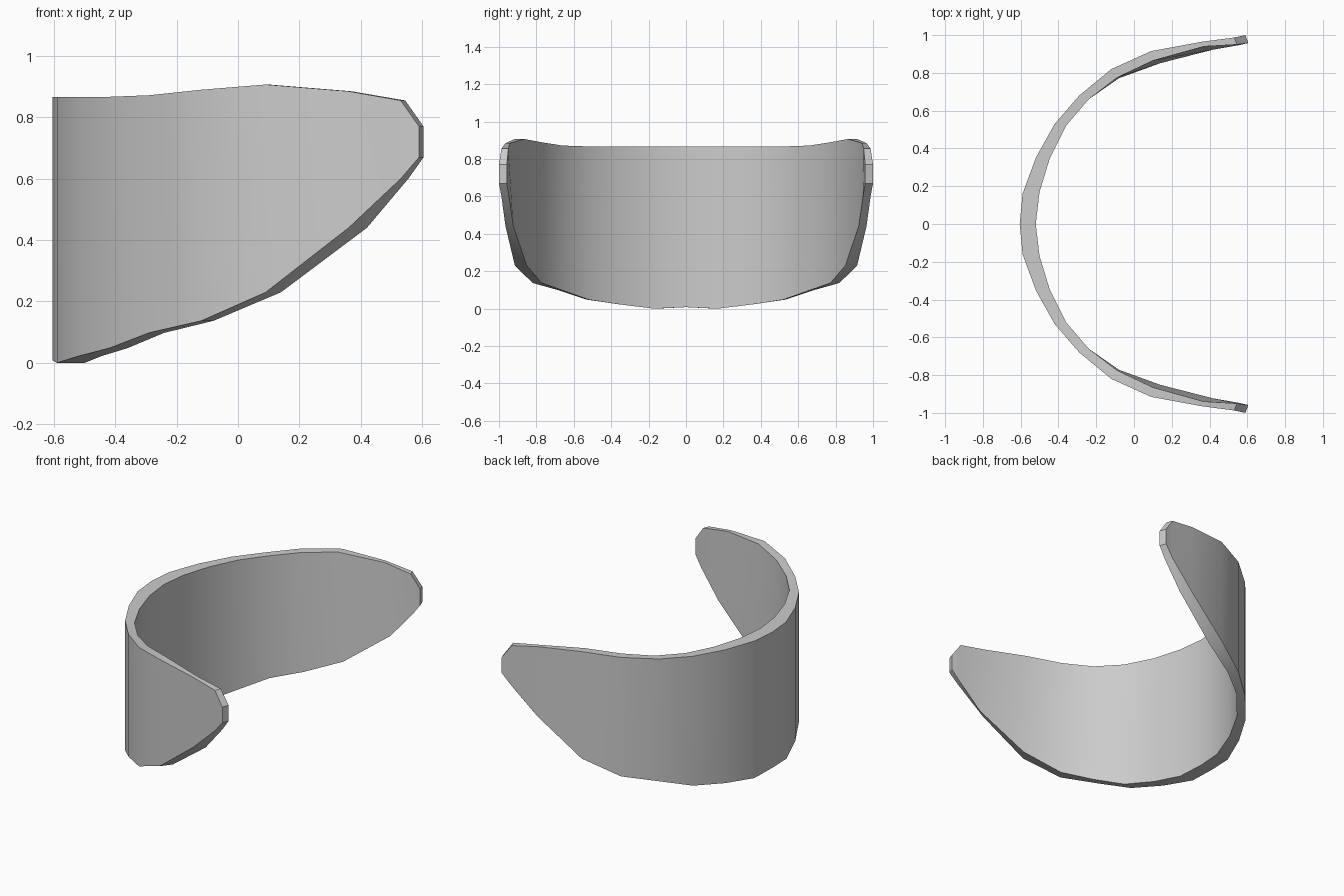
import bpy
import bmesh

old_cube = bpy.data.objects.get("Cube")
if old_cube:
    bpy.data.objects.remove(old_cube, do_unlink=True)

# Grey material
grey = bpy.data.materials.new("plain grey")
grey.use_nodes = True
colour = (0.6, 0.6, 0.6, 1.0)
grey.diffuse_color = colour
grey.node_tree.nodes["Principled BSDF"].inputs["Base Color"].default_value = colour

# Half of the band, from the middle to the tip of one wing:
# outer x, outer y, inner x, inner y, top height, bottom height, lower inner edge shift
half_band = [
    (-0.605, 0, -0.52, 0, 0.867, 0.008, 0),
    (-0.59, 0.16, -0.5, 0.17, 0.867, 0, 0),
    (-0.52, 0.35, -0.445, 0.35, 0.866, 0.022, 0),
    (-0.42, 0.53, -0.36, 0.52, 0.867, 0.048, 0),
    (-0.29, 0.68, -0.24, 0.66, 0.872, 0.098, 0),
    (-0.12, 0.82, -0.09, 0.775, 0.89, 0.137, 0.01),
    (0.09, 0.915, 0.1, 0.865, 0.907, 0.23, 0.04),
    (0.36, 0.965, 0.37, 0.94, 0.885, 0.44, 0.05),
    (0.53, 0.987, 0.545, 0.95, 0.855, 0.6, 0.01),
    (0.59, 1, 0.605, 0.958, 0.77, 0.67, 0),
]


def add_section(bm, station, side):
    """Add the four corners of one cross-section of the band."""
    outer_x, outer_y, inner_x, inner_y, top, bottom, shift = station
    corners = [
        (outer_x, outer_y, bottom),
        (outer_x, outer_y, top),
        (inner_x, inner_y, top),
        (inner_x + shift, inner_y - shift / 3, bottom),
    ]
    return [bm.verts.new((x, side * y, z)) for x, y, z in corners]


# Curved band, symmetrical about its middle
bm = bmesh.new()
sections = [add_section(bm, s, -1) for s in reversed(half_band[1:])]
sections += [add_section(bm, s, 1) for s in half_band]
for a, b in zip(sections, sections[1:]):
    for i in range(len(a)):
        j = (i + 1) % len(a)
        bm.faces.new((a[i], a[j], b[j], b[i]))

# End caps at the wing tips
bm.faces.new(sections[0])
bm.faces.new(sections[-1])
bmesh.ops.recalc_face_normals(bm, faces=bm.faces)

mesh = bpy.data.meshes.new("curved_band")
bm.to_mesh(mesh)
bm.free()
mesh.materials.append(grey)
band = bpy.data.objects.new("curved_band", mesh)
bpy.context.collection.objects.link(band)

# Smooth faces, sharp rims
bpy.ops.object.select_all(action="DESELECT")
band.select_set(True)
bpy.context.view_layer.objects.active = band
bpy.ops.object.shade_smooth_by_angle(angle=0.6)
